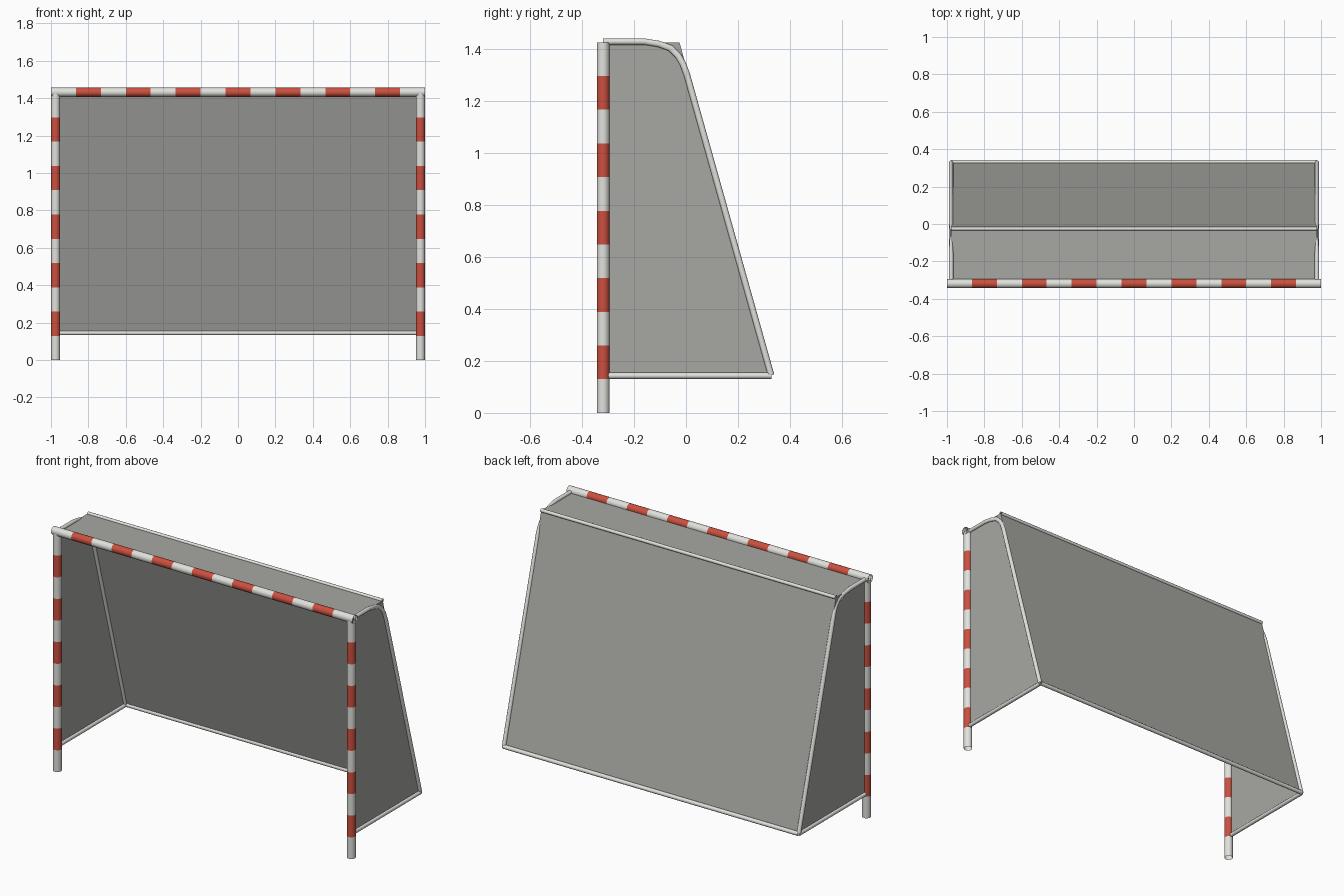
import bpy, bmesh, math
from mathutils import Vector

if "Cube" in bpy.data.objects:
    bpy.data.objects.remove(bpy.data.objects["Cube"])


def material(name, rgb):
    m = bpy.data.materials.new(name)
    m.diffuse_color = (*rgb, 1)
    m.use_nodes = True
    m.node_tree.nodes["Principled BSDF"].inputs["Base Color"].default_value = m.diffuse_color
    return m


WHITE = material("white paint", (0.75, 0.75, 0.72))
RED = material("red paint", (0.60, 0.08, 0.05))
NET = material("grey net", (0.39, 0.39, 0.37))


def finish(name, bm, mats, smooth):
    me = bpy.data.meshes.new(name)
    bmesh.ops.recalc_face_normals(bm, faces=bm.faces)
    bm.to_mesh(me)
    bm.free()
    for m in mats:
        me.materials.append(m)
    if smooth:
        for p in me.polygons:
            p.use_smooth = True
    ob = bpy.data.objects.new(name, me)
    bpy.context.collection.objects.link(ob)
    return ob


def tube(name, pts, r, sides=16, mats=(WHITE,), widths=None):
    """Open-ended pipe along a path; materials alternate per segment."""
    pts = [Vector(p) for p in pts]
    bm = bmesh.new()
    rings = []
    for i, p in enumerate(pts):
        a, b = pts[max(i - 1, 0)], pts[min(i + 1, len(pts) - 1)]
        t = ((p - a).normalized() + (b - p).normalized()).normalized()
        u = Vector((0, 1, 0)) if abs(t.x) > 0.9 else Vector((1, 0, 0))
        v = t.cross(u)
        w = widths[i] if widths else 1
        rings.append([bm.verts.new(p + r * (w * u * math.cos(k * math.tau / sides)
                                            + v * math.sin(k * math.tau / sides)))
                      for k in range(sides)])
    for i in range(len(rings) - 1):
        for k in range(sides):
            n = (k + 1) % sides
            f = bm.faces.new((rings[i][k], rings[i][n], rings[i + 1][n], rings[i + 1][k]))
            f.material_index = i % len(mats)
    return finish(name, bm, mats, True)


def panel(name, corners):
    bm = bmesh.new()
    bm.faces.new([bm.verts.new(c) for c in corners])
    return finish(name, bm, (NET,), False)


FY, TOP = -0.319, 1.427        # front plane, post height
RIDGE = (-0.025, 1.427)        # rear top edge of the net (y, z)
FOOT = (0.328, 0.145)          # rear bottom edge of the net (y, z)
SX = 0.978                     # side frame x

# striped crossbar
tube("crossbar", [(-1 + 2 * i / 15, FY, 1.432) for i in range(16)], 0.0245, 20, (WHITE, RED))

# bent side pipe: straight top, bend, straight slope
bend = [(FY, 1.43), (-0.16, 1.43), (-0.105, 1.421), (-0.06, 1.405),
        (-0.03, 1.375), (-0.012, 1.345), (0.003, 1.305), FOOT]
pinch = [1, 1, 0.75, 0.45, 0.5, 0.75, 1, 1]

for side, s in (("left", -1), ("right", 1)):
    x = s * SX
    tube(side + "_post", [(s * 0.9755, FY, TOP * i / 11) for i in range(12)],
         0.0245, 20, (WHITE, RED))
    tube(side + "_bent_pipe", [(x, y, z) for y, z in bend], 0.0122, 12, widths=pinch)
    tube(side + "_bottom_pipe", [(x, FY, 0.143), (x, 0.33, 0.143)], 0.0122, 12)
    panel(side + "_net", [(x, FY, 0.143), (x, *FOOT), (x, *RIDGE), (x, FY, TOP)])

# rear cross pipes
tube("rear_bottom_pipe", [(-SX, 0.331, 0.145), (SX, 0.331, 0.145)], 0.0122, 12)
tube("rear_top_pipe", [(-SX, *RIDGE), (SX, *RIDGE)], 0.0105, 12)

# back and roof nets
panel("back_net", [(-SX, *FOOT), (SX, *FOOT), (SX, *RIDGE), (-SX, *RIDGE)])
panel("roof_net", [(-SX, FY, TOP), (SX, FY, TOP), (SX, *RIDGE), (-SX, *RIDGE)])
